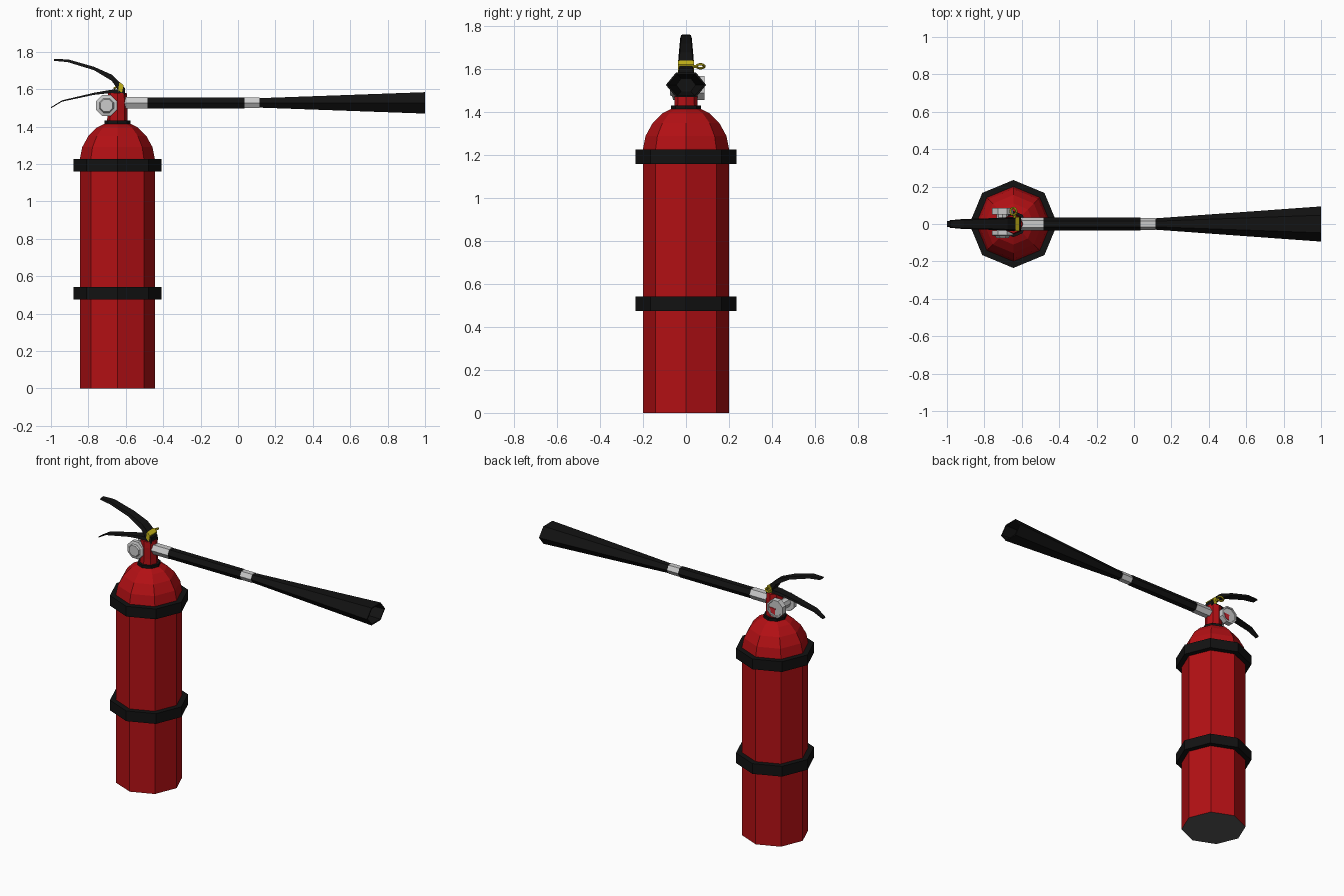
import bpy, bmesh, math
from mathutils import Matrix, Vector

if "Cube" in bpy.data.objects:
    bpy.data.objects.remove(bpy.data.objects["Cube"])

CX = -0.645   # cylinder axis
HZ = 1.527    # hose height


def material(name, rgb):
    m = bpy.data.materials.new(name)
    m.diffuse_color = (*rgb, 1)
    m.use_nodes = True
    m.node_tree.nodes["Principled BSDF"].inputs["Base Color"].default_value = m.diffuse_color
    return m


RED = material("red_paint", (0.45, 0.005, 0.007))
BLACK = material("black_rubber", (0.006, 0.006, 0.006))
YELLOW = material("yellow_plastic", (0.55, 0.45, 0.01))
NEEDLE = material("dial_red", (0.6, 0.02, 0.03))


def loft(name, rings, mat=None):
    """Skin a list of equal-sized point rings and cap both ends."""
    bm = bmesh.new()
    rows = [[bm.verts.new(p) for p in ring] for ring in rings]
    n = len(rows[0])
    for a, b in zip(rows, rows[1:]):
        for i in range(n):
            j = (i + 1) % n
            bm.faces.new((a[i], a[j], b[j], b[i]))
    bm.faces.new(rows[0])
    bm.faces.new(rows[-1])
    bmesh.ops.recalc_face_normals(bm, faces=bm.faces)
    mesh = bpy.data.meshes.new(name)
    bm.to_mesh(mesh)
    bm.free()
    ob = bpy.data.objects.new(name, mesh)
    bpy.context.collection.objects.link(ob)
    if mat:
        mesh.materials.append(mat)
    return ob


def turned(name, centre, axis, profile, sides, mat=None, start=0.0):
    """Profile entries: (distance along axis, radius u, radius v)."""
    c = Vector(centre)
    d, u, v = {"z": ((0, 0, 1), (1, 0, 0), (0, 1, 0)),
               "x": ((1, 0, 0), (0, 1, 0), (0, 0, 1)),
               "y": ((0, 1, 0), (1, 0, 0), (0, 0, 1))}[axis]
    d, u, v = Vector(d), Vector(u), Vector(v)
    rings = []
    for t, ru, rv in profile:
        angles = [start + math.tau * i / sides for i in range(sides)]
        rings.append([c + d * t + u * ru * math.cos(a) + v * rv * math.sin(a) for a in angles])
    return loft(name, rings, mat)


def round_profile(pts):
    return [(t, r, r) for t, r in pts]


def lever(name, path):
    """Strip with rectangular section. Path entries: (x, top z, bottom z, half width)."""
    return loft(name, [[(x, -w, b), (x, w, b), (x, w * 0.8, t), (x, -w * 0.8, t)]
                       for x, t, b, w in path], BLACK)


# Pressure vessel with domed shoulder and bare underside
tank = turned("tank", (CX, 0, 0), "z", round_profile(
    [(0, 0.2), (1.23, 0.2), (1.29, 0.188), (1.35, 0.155), (1.395, 0.11), (1.42, 0.06)]), 8, RED)
tank.data.materials.append(material("bare_metal", (0.1, 0.1, 0.1)))
for f in tank.data.polygons:
    if f.normal.z < -0.9:
        f.material_index = 1

# Rubber bands
for label, z in (("lower", 0.475), ("upper", 1.16)):
    turned(label + "_band", (CX, 0, z), "z", round_profile([(0, 0.235), (0.067, 0.235)]), 8, BLACK)

# Valve neck and collar
turned("neck_collar", (CX, 0, 1.41), "z", round_profile([(0, 0.07), (0.022, 0.07)]), 8, BLACK)
turned("valve_neck", (CX, 0, 1.42), "z", round_profile(
    [(0, 0.055), (0.05, 0.053), (0.12, 0.053), (0.16, 0.05)]), 8, RED)

# Hose, its metal fittings and the flattened, hollow horn
for name, x0, x1, r, mat in (("valve_fitting", -0.62, -0.485, 0.036, None),
                             ("hose", -0.485, 0.035, 0.034, BLACK),
                             ("horn_fitting", 0.03, 0.115, 0.032, None)):
    turned(name, (0, 0, HZ), "x", [(x0, r, r), (x1, r, r)], 6, mat)
turned("horn", (0, 0, HZ), "x", [(0.11, 0.03, 0.029), (1.0, 0.094, 0.066),
                                 (1.0, 0.084, 0.057), (0.5, 0.045, 0.035)], 6, BLACK)

# Pressure gauge at the back, end plug at the front, on one cross tube
GX, GZ = -0.703, 1.513
turned("gauge", (GX, 0, GZ), "y", round_profile(
    [(0.05, 0.06), (0.086, 0.06), (0.086, 0.05), (0.08, 0.048)]), 8, None, math.pi / 8)
turned("gauge_tube", (GX, 0, GZ), "y", round_profile([(-0.05, 0.032), (0.06, 0.032)]), 8)
turned("end_plug", (GX, 0, GZ), "y", round_profile(
    [(-0.035, 0.06), (-0.06, 0.06), (-0.065, 0.042), (-0.075, 0.036)]), 8, None, math.pi / 8)
sector = [(0, 0), (0.04, 0.002), (0.03, -0.03), (0.002, -0.04)]
loft("gauge_dial_mark", [[(GX + a, y, GZ + b) for a, b in sector] for y in (0.079, 0.083)], NEEDLE)

# Squeeze levers
lever("upper_lever", [(-0.605, 1.605, 1.57, 0.038), (-0.63, 1.635, 1.58, 0.038),
                      (-0.675, 1.678, 1.645, 0.036), (-0.77, 1.72, 1.702, 0.031),
                      (-0.91, 1.76, 1.745, 0.027), (-0.985, 1.761, 1.752, 0.02)])
lever("lower_lever", [(-0.605, 1.6, 1.57, 0.036), (-0.68, 1.597, 1.58, 0.034),
                      (-0.77, 1.581, 1.57, 0.03), (-0.94, 1.541, 1.534, 0.025),
                      (-1.0, 1.504, 1.498, 0.015)])

# Safety seal: strap over the lever, pin, and pull ring
loft("seal_strap", [[(-0.642, y, 1.59), (-0.62, y, 1.583), (-0.612, y, 1.622), (-0.634, y, 1.64)]
                    for y in (-0.037, 0.037)], YELLOW)
turned("safety_pin", (-0.638, 0, 1.613), "y", round_profile([(0, 0.009), (0.055, 0.009)]), 6, YELLOW)
bpy.ops.mesh.primitive_torus_add(major_segments=10, minor_segments=5, major_radius=0.019,
                                 minor_radius=0.006, location=(-0.645, 0.067, 1.614),
                                 rotation=(0, -0.5, 0))
ring = bpy.context.object
ring.name = "pull_ring"
ring.data.materials.append(YELLOW)
